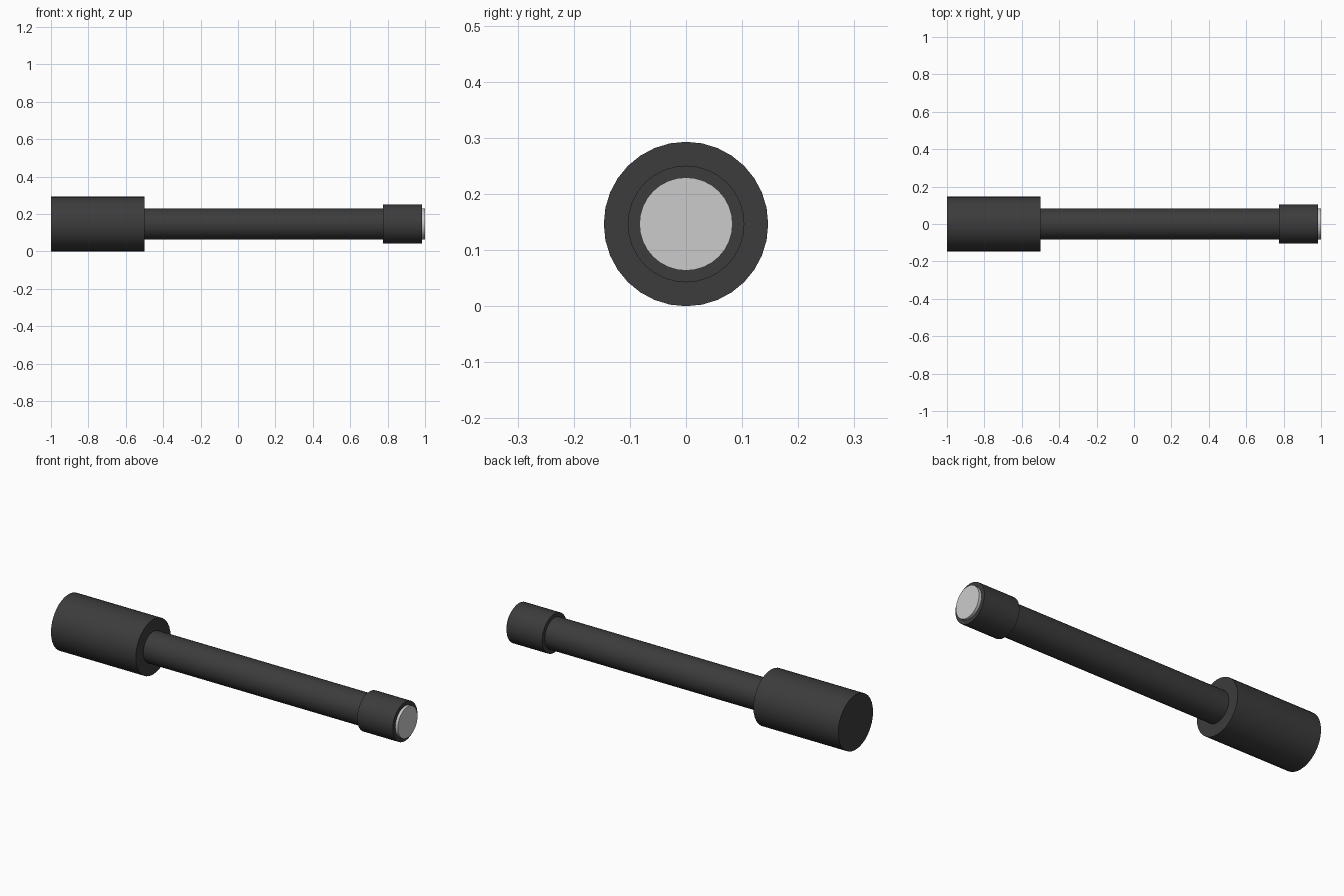
import bpy
from math import pi, radians

if "Cube" in bpy.data.objects:
    bpy.data.objects.remove(bpy.data.objects["Cube"])

AXIS_Z = 0.1465  # height of the common axis


def material(name, rgb):
    mat = bpy.data.materials.new(name)
    mat.diffuse_color = (*rgb, 1)
    mat.use_nodes = True
    mat.node_tree.nodes["Principled BSDF"].inputs["Base Color"].default_value = mat.diffuse_color
    return mat


def rod(name, x0, x1, radius, mat):
    """Capped cylinder along x from x0 to x1."""
    bpy.ops.mesh.primitive_cylinder_add(
        vertices=32, radius=radius, depth=x1 - x0,
        location=((x0 + x1) / 2, 0, AXIS_Z), rotation=(0, pi / 2, 0))
    obj = bpy.context.object
    obj.name = name
    obj.data.materials.append(mat)
    bpy.ops.object.shade_smooth_by_angle(angle=radians(30))
    return obj


dark = material("dark_metal", (0.045, 0.045, 0.045))
pale = material("pale_glass", (0.6, 0.6, 0.6))

# Wide body at the left end
rod("rear_housing", -1.0, -0.5, 0.1465, dark)
# Slim tube joining both ends
rod("main_tube", -0.5, 0.78, 0.083, dark)
# Collar at the right end
rod("front_collar", 0.775, 0.985, 0.104, dark)
# Pale disc set into the collar, slightly proud
rod("end_lens", 0.985, 1.0, 0.083, pale)
